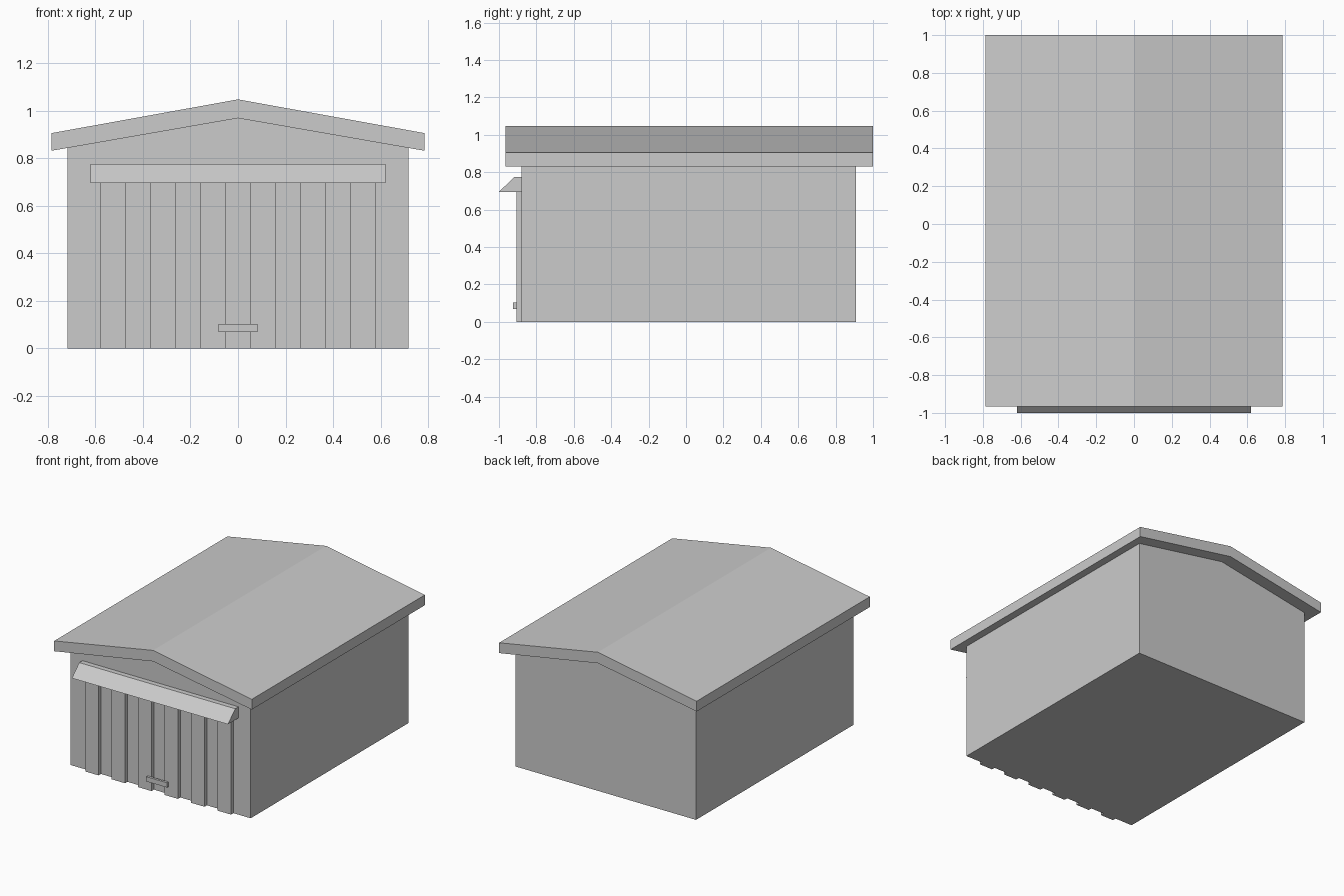
import bpy, bmesh
from mathutils import Vector

if "Cube" in bpy.data.objects:
    bpy.data.objects.remove(bpy.data.objects["Cube"])


def prism(name, profile, axis, start, end):
    """Extrude a flat outline along x or y."""
    bm = bmesh.new()
    if axis == 'y':
        pts = [(a, start, b) for a, b in profile]
        move = Vector((0, end - start, 0))
    else:
        pts = [(start, a, b) for a, b in profile]
        move = Vector((end - start, 0, 0))
    face = bm.faces.new([bm.verts.new(p) for p in pts])
    ext = bmesh.ops.extrude_face_region(bm, geom=[face], use_keep_orig=True)
    bmesh.ops.translate(bm, vec=move,
                        verts=[v for v in ext['geom'] if isinstance(v, bmesh.types.BMVert)])
    bmesh.ops.recalc_face_normals(bm, faces=bm.faces[:])
    mesh = bpy.data.meshes.new(name)
    bm.to_mesh(mesh)
    bm.free()
    obj = bpy.data.objects.new(name, mesh)
    bpy.context.collection.objects.link(obj)
    return obj


def box(name, x0, x1, y0, y1, z0, z1):
    return prism(name, [(x0, z0), (x1, z0), (x1, z1), (x0, z1)], 'y', y0, y1)


# Garage body with gable ends
prism("walls", [(-0.717, 0), (0.717, 0), (0.717, 0.843), (0, 0.968), (-0.717, 0.843)],
      'y', -0.88, 0.91)

# Overhanging pitched roof
prism("roof", [(-0.785, 0.831), (0, 0.968), (0.785, 0.831),
               (0.785, 0.905), (0, 1.047), (-0.785, 0.905)], 'y', -0.965, 1.0)

# Raised vertical door ribs, alternating with flush strips
width = 1.158 / 11
for i in range(6):
    x = -0.579 + 2 * i * width
    box(f"door_rib_{i + 1}", x, x + width, -0.907, -0.88, 0, 0.695)

# Sloped canopy above the door
prism("door_canopy", [(-1.0, 0.695), (-0.88, 0.695), (-0.88, 0.775), (-0.917, 0.775)],
      'x', -0.62, 0.62)

# Handle bridging the two middle ribs
box("door_handle", -0.083, 0.083, -0.924, -0.907, 0.068, 0.102)
